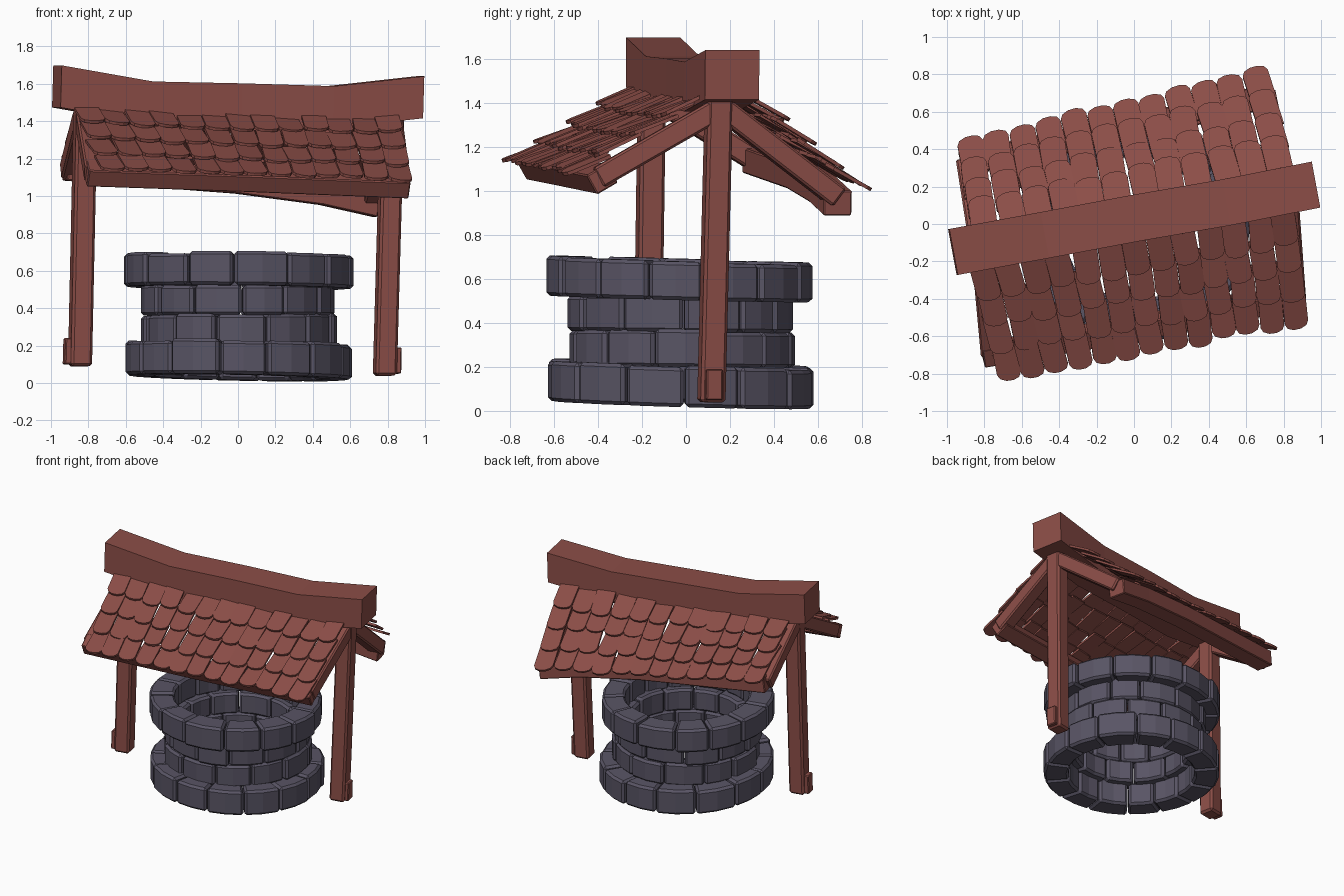
import bpy, bmesh, random
from math import sin, cos, pi, radians
from mathutils import Vector as V

if "Cube" in bpy.data.objects:
    bpy.data.objects.remove(bpy.data.objects["Cube"])

random.seed(4)
Z = V((0, 0, 1))
AXIS = V((cos(radians(10.5)), sin(radians(10.5)), 0))   # ridge direction
J = lambda a: random.uniform(-a, a)


def material(name, col):
    m = bpy.data.materials.new(name)
    m.diffuse_color = (*col, 1)
    m.use_nodes = True
    m.node_tree.nodes["Principled BSDF"].inputs["Base Color"].default_value = m.diffuse_color
    return m


WOOD = material("red_wood", (0.26, 0.075, 0.063))
STONE = material("stone", (0.10, 0.09, 0.13))


def finish(name, bm, mat, bevel=0):
    bmesh.ops.recalc_face_normals(bm, faces=bm.faces)
    me = bpy.data.meshes.new(name)
    bm.to_mesh(me)
    bm.free()
    me.materials.append(mat)
    ob = bpy.data.objects.new(name, me)
    bpy.context.collection.objects.link(ob)
    if bevel:
        b = ob.modifiers.new("bevel", 'BEVEL')
        b.width, b.segments, b.limit_method = bevel, 1, 'ANGLE'
        b.angle_limit = radians(40)
    return ob


def loft(bm, rings):
    """Skin a list of closed point rings and cap both ends."""
    vs = [[bm.verts.new(p) for p in r] for r in rings]
    n = len(vs[0])
    for a, b in zip(vs, vs[1:]):
        for i in range(n):
            k = (i + 1) % n
            bm.faces.new((a[i], a[k], b[k], b[i]))
    bm.faces.new(vs[0][::-1])
    bm.faces.new(vs[-1])


def beam(name, pts, w, h, side=None, roll=0, bevel=0.006):
    """Rectangular timber swept along a few points."""
    pts = [V(p) for p in pts]
    d = (pts[-1] - pts[0]).normalized()
    s = (side or d.cross(Z)).normalized()
    u = s.cross(d).normalized()
    s, u = s * cos(roll) - u * sin(roll), u * cos(roll) + s * sin(roll)
    bm = bmesh.new()
    loft(bm, [[p + s * (w / 2 * a) + u * (h / 2 * b)
               for a, b in ((-1, -1), (1, -1), (1, 1), (-1, 1))] for p in pts])
    return finish(name, bm, WOOD, bevel)


# Stone rings of the well: outer r, inner r, z0, z1, stone count, tilt x, tilt y
def stone_ring(name, ro, ri, z0, z1, count, tx, ty, phase):
    bm = bmesh.new()
    step = 2 * pi / count
    cuts = [phase + step * (i + J(0.1)) for i in range(count)]
    cuts.append(cuts[0] + 2 * pi)
    for a0, a1 in zip(cuts, cuts[1:]):
        dr, dz = J(0.012), J(0.008)
        gap = 0.004 / ro
        rings = []
        for k in range(3):
            a = a0 + gap + (a1 - a0 - 2 * gap) * k / 2
            ring = []
            for r, z in ((ri, z0), (ro + dr, z0), (ro + dr, z1 + dz), (ri, z1 + dz)):
                x, y = r * cos(a), r * sin(a)
                ring.append((x + 0.005, y - 0.022, z + tx * x + ty * y))
            rings.append(ring)
        loft(bm, rings)
    finish(name, bm, STONE, 0.016)


stone_ring("well_base_ring", 0.605, 0.44, 0.03, 0.212, 14, -0.02, -0.03, 0.05)
stone_ring("well_lower_ring", 0.515, 0.385, 0.20, 0.365, 12, 0, -0.01, 0.3)
stone_ring("well_upper_ring", 0.515, 0.385, 0.36, 0.525, 12, 0, -0.01, 0.0)
stone_ring("well_rim_ring", 0.605, 0.435, 0.51, 0.685, 14, -0.01, -0.025, 0.2)

# Posts and their foot plates
beam("left_post", [(-0.845, -0.175, 0.09), (-0.815, -0.155, 1.49)], 0.115, 0.115, AXIS, bevel=0.014)
beam("right_post", [(0.785, 0.115, 0.04), (0.825, 0.15, 1.45)], 0.115, 0.115, AXIS, bevel=0.014)
beam("left_foot_plate", [(-0.912, -0.187, 0.10), (-0.908, -0.185, 0.24)], 0.04, 0.075, AXIS)
beam("right_foot_plate", [(0.847, 0.126, 0.05), (0.85, 0.128, 0.19)], 0.04, 0.075, AXIS)

# Sagging ridge beam
beam("ridge_beam", [(-0.968, -0.15, 1.586), (-0.48, -0.06, 1.50), (0, 0.03, 1.49),
                    (0.49, 0.115, 1.475), (0.97, 0.21, 1.528)], 0.25, 0.225, bevel=0)

# Rafters
RAFTERS = {
    "front_left_rafter": ((-0.82, -0.15, 1.42), (-0.77, -0.69, 1.12)),
    "front_right_rafter": ((0.83, 0.14, 1.37), (0.87, -0.40, 1.06)),
    "back_left_rafter": ((-0.83, -0.12, 1.41), (-0.90, 0.33, 1.13)),
    "back_right_rafter": ((0.82, 0.16, 1.38), (0.71, 0.69, 0.97)),
}
for name, ends in RAFTERS.items():
    beam(name, ends, 0.10, 0.10, bevel=0.01)

# Eave beams
beam("front_eave_beam", [(-0.81, -0.70, 1.12), (0.05, -0.55, 1.09), (0.91, -0.38, 1.055)],
     0.11, 0.10, roll=radians(30))
beam("back_eave_beam", [(-0.92, 0.32, 1.14), (0.0, 0.52, 1.07), (0.45, 0.62, 1.01), (0.74, 0.69, 0.945)],
     0.13, 0.115)


# Shingles laid over a four-cornered roof slope
def shingles(name, rl, rr, el, er, cols, rows=4):
    rl, rr, el, er = map(V, (rl, rr, el, er))

    def at(u, v):
        p = rl.lerp(rr, u).lerp(el.lerp(er, u), v)
        return p - Z * 0.10 * u * (1 - u) * (1 - v)

    bm = bmesh.new()
    for r in range(rows):
        for c in range(cols):
            u, v = (c + 0.5) / cols, (r + 1) / rows
            p = at(u, v)
            down = (p - at(u, v - 1 / rows)).normalized()
            across = (at(u + 0.03, v) - at(u - 0.03, v)).normalized()
            n = across.cross(down).normalized()
            if n.z < 0:
                n = -n
            width = (at(1, v) - at(0, v)).length / cols
            w, t, length = width * 0.49, 0.016, 0.225 + J(0.012)
            twist = J(0.06)
            down, across = down + across * twist, across - down * twist
            down = (down + n * (0.14 + J(0.05))).normalized()
            across = (across + n * J(0.07)).normalized()
            n2 = across.cross(down).normalized()
            n2 = n2 if n2.z > 0 else -n2
            p = p + n * (0.02 + J(0.006)) + down * J(0.014)
            # straight top, rounded lower edge
            shape = [(-w, -length), (w, -length), (w, -0.035), (w * 0.8, -0.01),
                     (w * 0.3, 0.004), (-w * 0.3, 0.004), (-w * 0.8, -0.01), (-w, -0.035)]
            pts = [p + across * a + down * b for a, b in shape]
            loft(bm, [pts, [q + n2 * t for q in pts]])
    finish(name, bm, WOOD)


shingles("front_shingles", (-0.87, -0.27, 1.45), (0.87, 0.05, 1.41),
         (-0.73, -0.83, 1.12), (0.93, -0.52, 1.06), 13)
shingles("back_shingles", (-0.87, 0.0, 1.45), (0.85, 0.33, 1.41),
         (-0.95, 0.43, 1.17), (0.71, 0.83, 0.98), 12)
